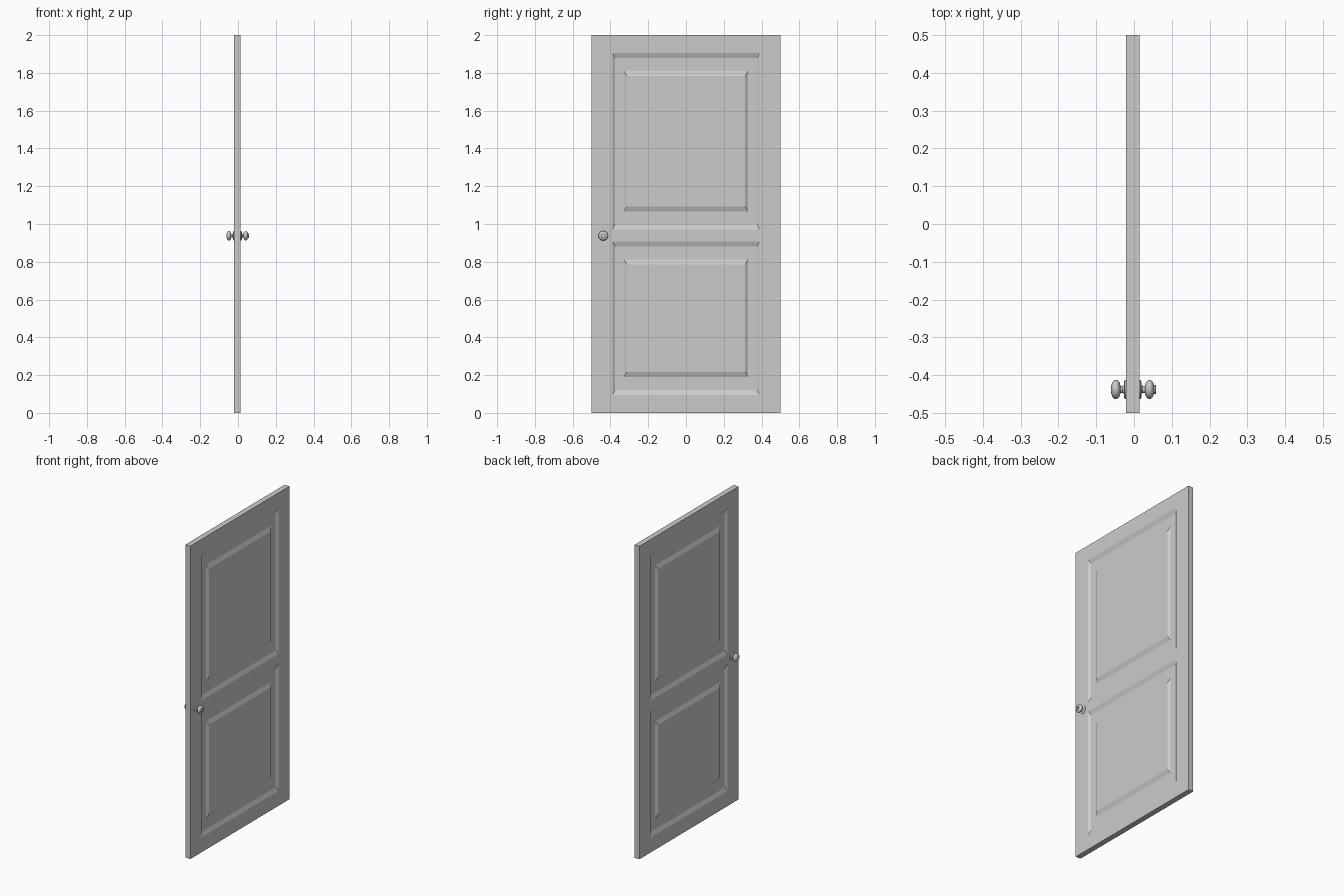
import bpy, bmesh, math
from mathutils import Matrix

cube = bpy.data.objects.get("Cube")
if cube:
    bpy.data.objects.remove(cube)


def make_material(name, rgb):
    m = bpy.data.materials.new(name)
    m.use_nodes = True
    m.diffuse_color = (*rgb, 1)
    m.node_tree.nodes["Principled BSDF"].inputs["Base Color"].default_value = (*rgb, 1)
    return m


GREY = make_material("light grey", (0.6, 0.6, 0.6))
X_BACK, X_FRONT = -0.021, 0.014
DEPTH = 0.01
KNOB_Y, KNOB_Z = -0.438, 0.938


def finish(name, bm, smooth=False):
    bmesh.ops.remove_doubles(bm, verts=bm.verts, dist=1e-5)
    bmesh.ops.recalc_face_normals(bm, faces=bm.faces)
    me = bpy.data.meshes.new(name)
    bm.to_mesh(me)
    bm.free()
    me.materials.append(GREY)
    ob = bpy.data.objects.new(name, me)
    bpy.context.collection.objects.link(ob)
    if smooth:
        bpy.ops.object.select_all(action='DESELECT')
        ob.select_set(True)
        bpy.context.view_layer.objects.active = ob
        bpy.ops.object.shade_smooth_by_angle(angle=math.radians(40))
    return ob


def panel(bm, x, sign, z0, z1):
    """Recessed moulding around a raised field; rings step inward."""
    steps = [(0, 0, 0), (0.015, 0.027, DEPTH), (0.062, 0.095, DEPTH), (0.077, 0.122, 0)]
    previous = None
    for dy, dz, sunk in steps:
        y = 0.39 - dy
        ring = [bm.verts.new((x - sign * sunk, a, b)) for a, b in
                ((-y, z0 + dz), (y, z0 + dz), (y, z1 - dz), (-y, z1 - dz))]
        if previous:
            for i in range(4):
                j = (i + 1) % 4
                bm.faces.new((previous[i], previous[j], ring[j], ring[i]))
        previous = ring
    bm.faces.new(previous)


# Door leaf: stiles and rails as a grid, with both panel openings filled
bm = bmesh.new()
ys = (-0.5, -0.39, 0.39, 0.5)
zs = (0, 0.095, 0.908, 0.97, 1.905, 2)
for x, sign in ((X_BACK, -1), (X_FRONT, 1)):
    for i in range(3):
        for k in range(5):
            if i == 1 and k in (1, 3):
                panel(bm, x, sign, zs[k], zs[k + 1])
            else:
                bm.faces.new([bm.verts.new((x, a, b)) for a, b in
                              ((ys[i], zs[k]), (ys[i + 1], zs[k]),
                               (ys[i + 1], zs[k + 1]), (ys[i], zs[k + 1]))])
# Door edges
bmesh.ops.remove_doubles(bm, verts=bm.verts, dist=1e-5)
rim = [e for e in bm.edges if e.is_boundary]
bmesh.ops.bridge_loops(bm, edges=rim)
finish("door_leaf", bm)


def lathe(name, profile, x, sign):
    """Spin (distance, radius) points around the handle axis."""
    bm = bmesh.new()
    verts = [bm.verts.new((d, r, 0)) for d, r in profile]
    edges = [bm.edges.new(p) for p in zip(verts, verts[1:])]
    bmesh.ops.spin(bm, geom=verts + edges, cent=(0, 0, 0), axis=(1, 0, 0),
                   angle=math.tau, steps=32)
    bm.transform(Matrix.Translation((x, KNOB_Y, KNOB_Z)) @ Matrix.Diagonal((sign, 1, 1, 1)))
    return finish(name, bm, True)


# Rosette, neck and rounded grip on each side
rosette = [(-0.001, 0), (-0.001, 0.025), (0.003, 0.025), (0.006, 0.02), (0.006, 0)]
neck = [(0.005, 0), (0.005, 0.012), (0.009, 0.009), (0.017, 0.01), (0.017, 0)]
grip = [(0.027 - 0.0128 * math.cos(math.pi * i / 12),
         0.0255 * math.sin(math.pi * i / 12) ** 0.8) for i in range(13)]
for side, x, sign in (("right", X_BACK, -1), ("left", X_FRONT, 1)):
    lathe(side + "_rosette", rosette, x, sign)
    lathe(side + "_neck", neck, x, sign)
    lathe(side + "_knob", grip, x, sign)

# Key cylinder on one knob, with a slot cut in its face
cylinder = lathe("lock_cylinder", [(0.03, 0), (0.03, 0.012), (0.043, 0.012),
                                   (0.044, 0.011), (0.044, 0)], X_FRONT, 1)
bm = bmesh.new()
bmesh.ops.create_cube(bm, size=1, matrix=Matrix.Translation((X_FRONT + 0.044, KNOB_Y, KNOB_Z))
                      @ Matrix.Diagonal((0.006, 0.003, 0.013, 1)))
cutter = finish("slot_cutter", bm)
cutter.hide_render = True
cutter.hide_set(True)
cut = cylinder.modifiers.new("key_slot", 'BOOLEAN')
cut.operation = 'DIFFERENCE'
cut.object = cutter
